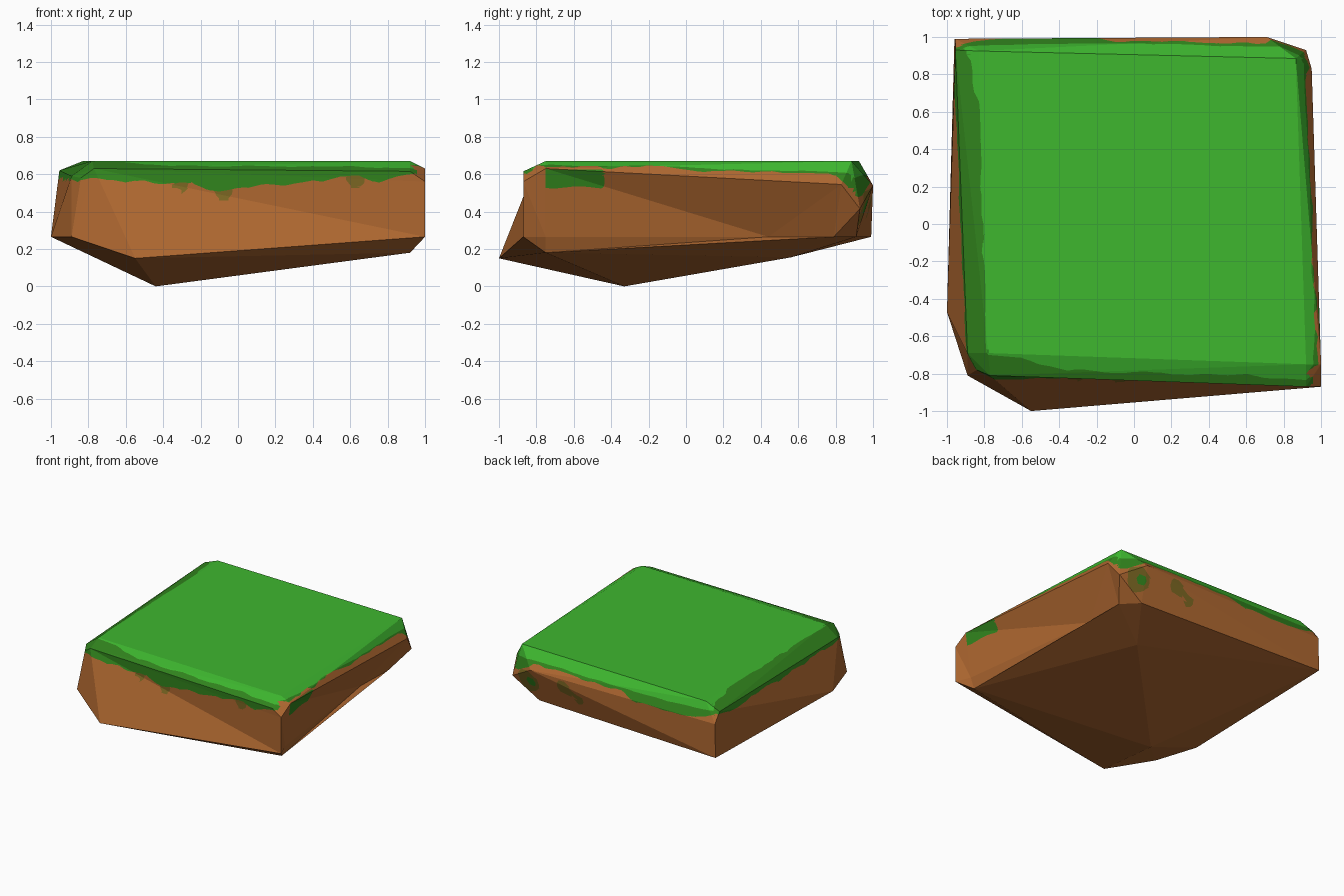
import bpy, bmesh
from mathutils import Vector, noise

if "Cube" in bpy.data.objects:
    bpy.data.objects.remove(bpy.data.objects["Cube"])

# Chiselled block: corners of a nearly convex slab
TOP = [(-.83, .925, .67), (-.78, -.69, .67), (.92, -.75, .67), (.865, .885, .67)]
RIM = [(-.955, .93, .62), (-.89, -.69, .59), (-.84, -.78, .58), (-.77, -.81, .63),
       (.92, -.87, .615), (1, -.87, .56), (1, -.75, .63), (.95, .83, .545),
       (.92, .93, .415), (.71, 1, .54), (-.955, .99, .54)]
BASE = [(-1, -.47, .265), (-.89, -.81, .265), (-.55, -1, .15), (1, -.87, .265),
        (.92, -.75, .18), (1, -.75, .265), (.98, .44, .265), (.93, .79, .265),
        (.86, .91, .265), (-.96, .99, .265), (.44, .56, .155), (-.44, -.33, 0)]
# Undercut of the right side: base corner -> final x
UNDERCUT = {5: .95, 6: .80, 7: .81, 8: .69}

# Height of the turf edges along each side: (position, height)
LIGHT = {
    'front': [(-1, .668), (-.55, .66), (-.35, .645), (.2, .643), (1, .635)],
    'left': [(-.8, .66), (-.5, .668), (.6, .668), (.95, .645)],
    'right': [(-.87, .65), (-.2, .645), (.2, .625), (.9, .61)],
    'back': [(-1, .62), (-.5, .60), (.5, .60), (.75, .6), (1, .56)],
}
DARK = {
    'front': [(-1, .58), (-.8, .58), (-.4, .55), (-.3, .56), (-.2, .53), (-.08, .51), (.05, .535),
              (.3, .545), (.6, .595), (.75, .565), (.9, .60), (1, .62)],
    'left': [(-.8, .57), (0, .57), (.8, .58), (.93, .6)],
    'right': [(-.87, .64), (-.2, .64), (.2, .615), (.8, .60), (.9, .5)],
    'back': [(-1, .61), (-.85, .56), (-.6, .53), (-.2, .54), (-.1, .58), (.7, .585), (.85, .48), (1, .47)],
}
MOSS = [((.76, .96, .42), .1), ((.42, .98, .48), .06), ((.36, .97, .44), .04), ((.29, .96, .4), .05),
        ((-.08, -.85, .51), .05), ((-.3, -.83, .55), .04), ((.63, -.86, .58), .05)]


def lerp_table(table, t):
    if t <= table[0][0]:
        return table[0][1]
    for (a, u), (b, v) in zip(table, table[1:]):
        if t <= b:
            return u + (v - u) * (t - a) / (b - a)
    return table[-1][1]


def side(p):
    d = {'front': -p.y - .83, 'back': p.y - .95, 'right': p.x - .96, 'left': -p.x - .92}
    name = max(d, key=d.get)
    return name, (p.x if name in ('front', 'back') else p.y)


def light_field(p):
    name, t = side(p)
    n = noise.noise(p * 9) * .008
    return p.z - min(lerp_table(LIGHT[name], t) + n, .6685)


def dark_field(p):
    name, t = side(p)
    n = noise.noise(p * 11) * .018
    turf = p.z - lerp_table(DARK[name], t) - n
    patch = min(p.z - .53 - n, .625 - p.z, -.43 - p.y + n, p.y + .75, p.x - .8)
    spot = .045 - (p - Vector((.73, .95, .43))).length
    return max(turf, patch, spot)


def moss_field(p):
    return max(r - (p - Vector(c)).length for c, r in MOSS) + noise.noise(p * 20) * .015


def cut_along(bm, field):
    """Split the triangles along the zero line of a field."""
    bmesh.ops.triangulate(bm, faces=bm.faces[:])
    val = {v: field(v.co) for v in bm.verts}
    new = set()
    for e in bm.edges[:]:
        a, b = e.verts
        fa, fb = val[a], val[b]
        if (fa > 0) != (fb > 0):
            k = min(max(fa / (fa - fb), .02), .98)
            new.add(bmesh.utils.edge_split(e, a, k)[1])
    for f in bm.faces[:]:
        pts = [v for v in f.verts if v in new]
        if len(pts) == 2:
            bmesh.utils.face_split(f, pts[0], pts[1])


# Slab body
bm = bmesh.new()
verts = {co: bm.verts.new(co) for co in TOP + RIM + BASE}
bmesh.ops.convex_hull(bm, input=bm.verts[:])


def flip(a, b):
    """Turn the hull edge between two corners inside its two triangles."""
    e = bm.edges.get((verts[a], verts[b]))
    if e and len(e.link_faces) == 2:
        bmesh.utils.edge_rotate(e, False)


# Front face folds along its other diagonal; right side is cut back below
flip(BASE[2], RIM[4])
flip(BASE[2], RIM[5])
for i, x in UNDERCUT.items():
    verts[BASE[i]].co.x = x
bmesh.ops.delete(bm, geom=[v for v in bm.verts if not v.link_faces], context='VERTS')


# Fine grid in the turf zone so the ragged edges can be cut
def slice_plane(co, no):
    geom = [f for f in bm.faces if max(v.co.z for v in f.verts) > .31]
    geom += list({e for f in geom for e in f.edges}) + list({v for f in geom for v in f.verts})
    bmesh.ops.bisect_plane(bm, geom=geom, plane_co=co, plane_no=no, dist=1e-5)


bmesh.ops.triangulate(bm, faces=bm.faces[:])
for i in range(11):
    slice_plane((0, 0, .325 + .0335 * i), (0, 0, 1))
for i in range(-19, 20):
    slice_plane((i * .0503, 0, 0), (1, 0, 0))
    slice_plane((0, i * .0503, 0), (0, 1, 0))

for field in (light_field, dark_field, moss_field):
    cut_along(bm, field)
bmesh.ops.recalc_face_normals(bm, faces=bm.faces[:])

# Colour by field: light turf, dark turf fringe, moss spots, earth
for f in bm.faces:
    c = f.calc_center_median()
    f.smooth = False
    if light_field(c) > 0:
        f.material_index = 1
    elif dark_field(c) > 0:
        f.material_index = 2
    elif moss_field(c) > 0:
        f.material_index = 3

mesh = bpy.data.meshes.new("grassy_earth_slab")
bm.to_mesh(mesh)
bm.free()
slab = bpy.data.objects.new("grassy_earth_slab", mesh)
bpy.context.collection.objects.link(slab)


def linear(c):
    c /= 255
    return c / 12.92 if c <= .04045 else ((c + .055) / 1.055) ** 2.4


for name, rgb in (("earth_brown", (174, 103, 48)), ("light_grass", (62, 183, 47)),
                  ("dark_grass", (49, 132, 29)), ("olive_moss", (122, 102, 34))):
    mat = bpy.data.materials.new(name)
    mat.diffuse_color = (*[linear(c) for c in rgb], 1)
    mat.use_nodes = True
    mat.node_tree.nodes["Principled BSDF"].inputs["Base Color"].default_value = mat.diffuse_color
    mesh.materials.append(mat)
